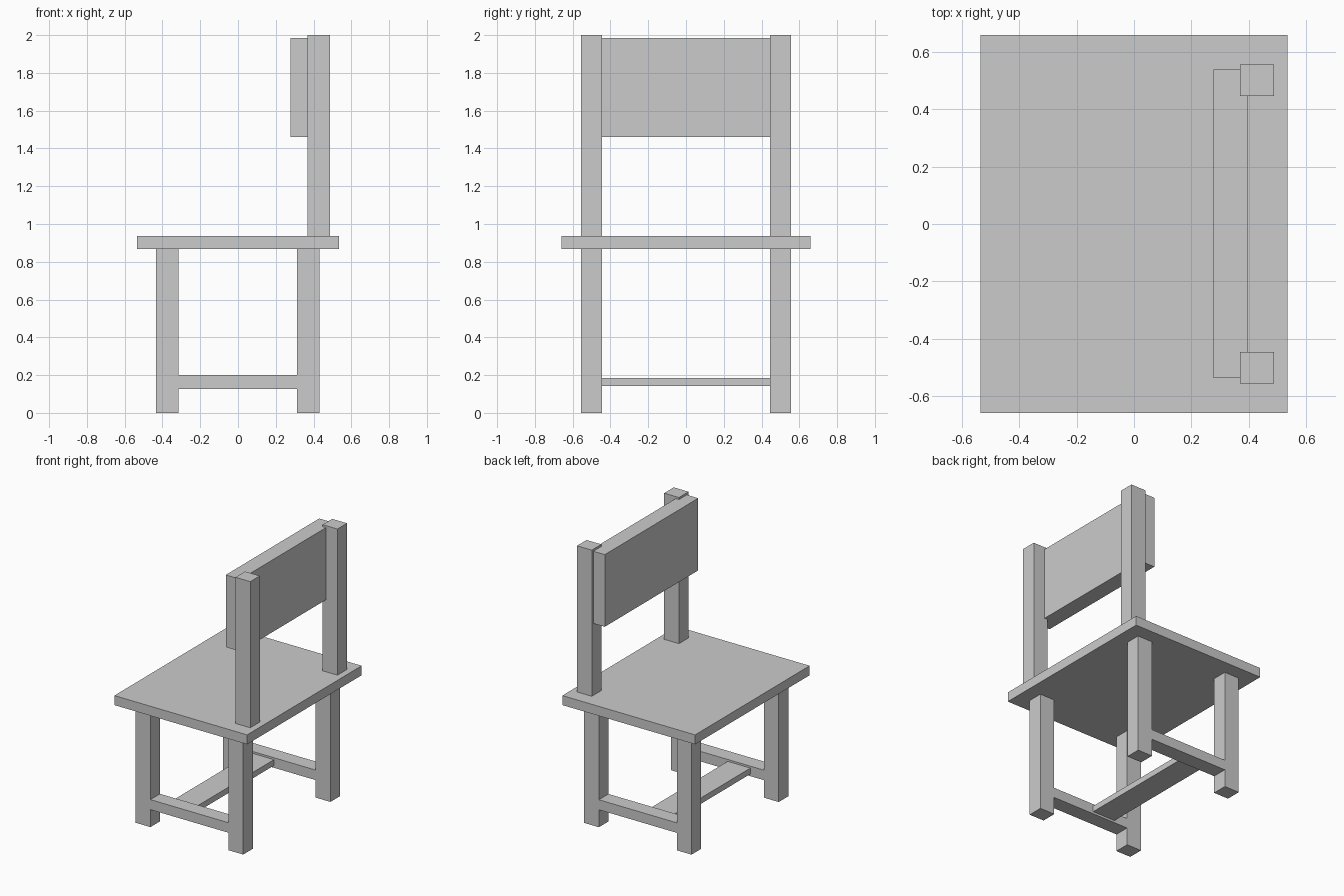
import bpy
import bmesh
from mathutils import Matrix, Vector

if "Cube" in bpy.data.objects:
    bpy.data.objects.remove(bpy.data.objects["Cube"])


def box(name, x, y, z):
    """Box spanning the given (min, max) ranges."""
    lo, hi = Vector((x[0], y[0], z[0])), Vector((x[1], y[1], z[1]))
    bm = bmesh.new()
    bmesh.ops.create_cube(bm, size=1.0, matrix=Matrix.Diagonal((*(hi - lo), 1.0)))
    mesh = bpy.data.meshes.new(name)
    bm.to_mesh(mesh)
    bm.free()
    ob = bpy.data.objects.new(name, mesh)
    ob.location = (lo + hi) / 2
    bpy.context.collection.objects.link(ob)
    return ob


SEAT_BOTTOM, SEAT_TOP = 0.868, 0.937
LEG_IN, LEG_OUT = 0.446, 0.556

# Seat slab
box("seat", (-0.534, 0.534), (-0.658, 0.658), (SEAT_BOTTOM, SEAT_TOP))

# Legs, back posts and side stretchers, repeated on both sides
for label, s in (("near", -1), ("far", 1)):
    y = tuple(sorted((s * LEG_IN, s * LEG_OUT)))
    box(f"front_leg_{label}", (-0.434, -0.315), y, (0, SEAT_BOTTOM))
    box(f"rear_leg_{label}", (0.312, 0.431), y, (0, SEAT_BOTTOM))
    box(f"back_post_{label}", (0.369, 0.488), y, (SEAT_TOP, 2.0))
    box(f"side_stretcher_{label}", (-0.315, 0.312), y, (0.127, 0.2))

# Cross stretcher joining the side stretchers
box("cross_stretcher", (-0.206, -0.023), (-LEG_IN, LEG_IN), (0.143, 0.186))

# Backrest panel, set slightly into the posts
box("backrest", (0.277, 0.395), (-0.536, 0.538), (1.46, 1.985))
